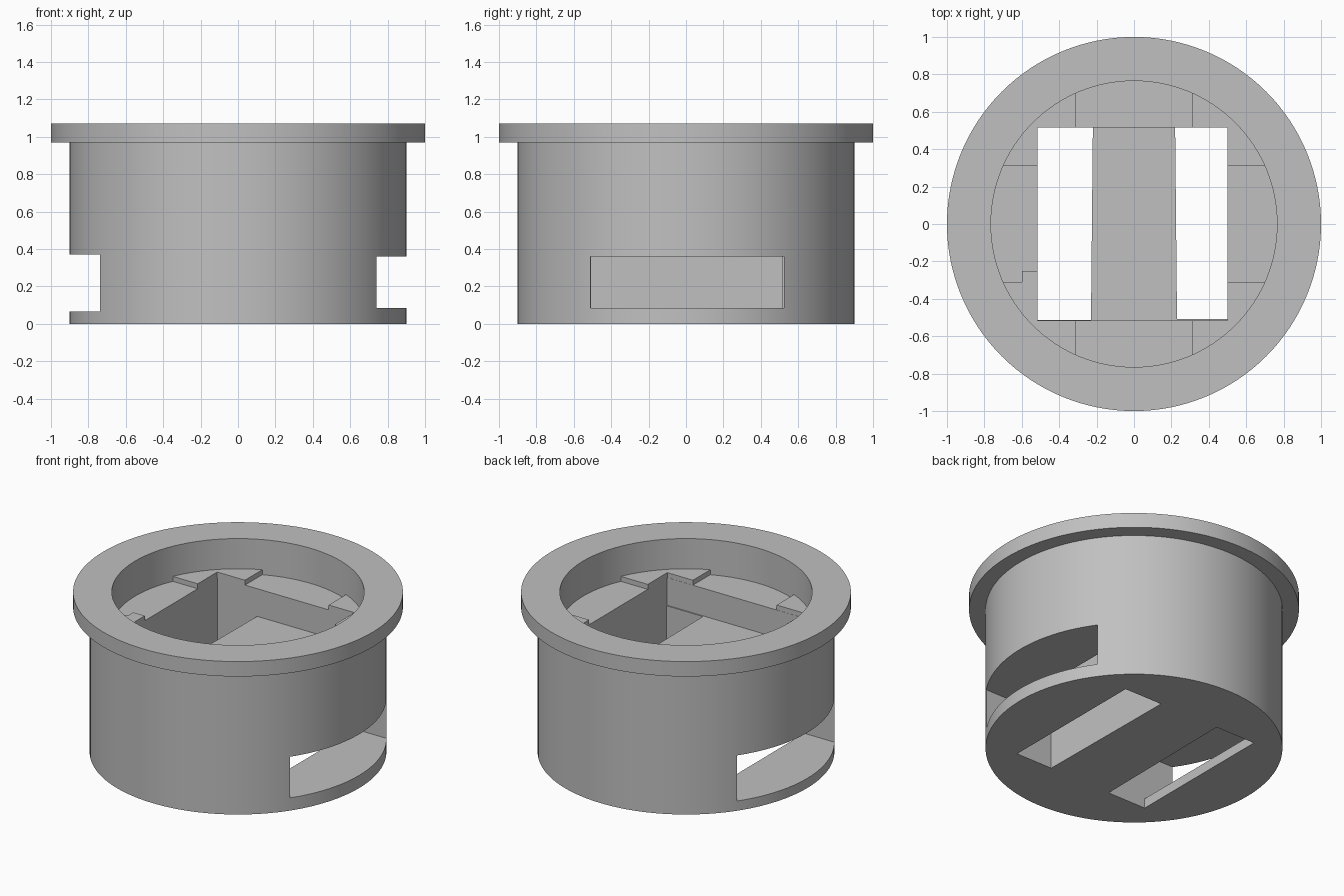
import bpy, bmesh
from math import cos, sin, pi, atan2, radians, sqrt

cube = bpy.data.objects.get("Cube")
if cube:
    bpy.data.objects.remove(cube, do_unlink=True)

grey = bpy.data.materials.new("plain grey")
grey.use_nodes = True
COLOUR = (0.53, 0.53, 0.53, 1)
grey.diffuse_color = COLOUR
grey.node_tree.nodes["Principled BSDF"].inputs["Base Color"].default_value = COLOUR

SEGMENTS = 128
RECESS_R, RECESS_Z, PAD_Z, LEDGE_Z = 0.765, 0.835, 0.868, 0.65


def add_object(name, bm):
    bmesh.ops.recalc_face_normals(bm, faces=bm.faces)
    mesh = bpy.data.meshes.new(name)
    bm.to_mesh(mesh)
    bm.free()
    mesh.materials.append(grey)
    obj = bpy.data.objects.new(name, mesh)
    bpy.context.collection.objects.link(obj)
    return obj


def prism(name, outline, z0, z1):
    """Extrude a flat outline upward."""
    bm = bmesh.new()
    face = bm.faces.new([bm.verts.new((x, y, z0)) for x, y in outline])
    top = bmesh.ops.extrude_face_region(bm, geom=[face])["geom"]
    verts = [v for v in top if isinstance(v, bmesh.types.BMVert)]
    bmesh.ops.translate(bm, verts=verts, vec=(0, 0, z1 - z0))
    return add_object(name, bm)


def rect(x0, x1, y0, y1):
    return [(x0, y0), (x1, y0), (x1, y1), (x0, y1)]


def lathe(name, profile):
    """Revolve a profile whose two ends lie on the axis."""
    bm = bmesh.new()
    rings = []
    for r, z in profile:
        rings.append([bm.verts.new((r * cos(2 * pi * i / SEGMENTS),
                                    r * sin(2 * pi * i / SEGMENTS), z))
                      for i in range(SEGMENTS)])
    for a, b in zip(rings, rings[1:]):
        for i in range(SEGMENTS):
            j = (i + 1) % SEGMENTS
            bm.faces.new((a[i], a[j], b[j], b[i]))
    bm.faces.new(rings[0])
    bm.faces.new(rings[-1])
    return add_object(name, bm)


def cut(target, cutter):
    cutter.hide_render = True
    mod = target.modifiers.new("cut", 'BOOLEAN')
    mod.operation, mod.solver, mod.object = 'DIFFERENCE', 'EXACT', cutter
    bpy.context.view_layer.objects.active = target
    bpy.ops.object.modifier_apply(modifier=mod.name)
    bpy.data.objects.remove(cutter, do_unlink=True)


# Flanged round housing with a shallow recess in the top
housing = lathe("housing", [(0.9, 0), (0.9, 0.97), (1, 0.97), (1, 1.07),
                            (RECESS_R, 1.07), (RECESS_R, RECESS_Z)])

# Square pocket, then two shafts that leave a central bar between them
cut(housing, prism("pocket_cutter", rect(-0.515, 0.5, -0.515, 0.517), LEDGE_Z, 1.0))
left_shaft = [(0.23, -0.507), (0.5, -0.507), (0.5, 0.517), (0.22, 0.517)]
right_shaft = [(-0.515, -0.513), (-0.23, -0.513), (-0.22, 0.517), (-0.515, 0.517)]
for outline in (left_shaft, right_shaft):
    cut(housing, prism("shaft_cutter", outline, -0.1, LEDGE_Z + 0.05))

# Side slots opening into the shafts
cut(housing, prism("slot_cutter", rect(0.49, 1.1, -0.51, 0.525), 0.085, 0.36))
cut(housing, prism("slot_cutter", rect(-1.1, -0.505, -0.515, 0.515), 0.065, 0.37))

# Raised corner pads on the recess floor
pads = []
INNER = 0.31
R = RECESS_R + 0.003
start = atan2(INNER, sqrt(R * R - INNER * INNER))
arc = [start + (pi / 2 - 2 * start) * i / 16 for i in range(17)]
for sx, side in ((1, "left"), (-1, "right")):
    for sy, end in ((1, "back"), (-1, "front")):
        px, py = (0.5 if sx > 0 else 0.515), 0.516
        outline = [(R * cos(a), R * sin(a)) for a in arc]
        outline += [(INNER, py), (px, py)]
        if sx < 0 and sy < 0:
            # this pad has a small extra step beside the pocket
            outline += [(px, 0.25), (0.6, 0.25), (0.6, INNER)]
        else:
            outline += [(px, INNER)]
        outline = [(sx * x, sy * y) for x, y in outline]
        pads.append(prism(f"{end}_{side}_pad", outline, RECESS_Z - 0.005, PAD_Z))

# Smooth round walls with crisp edges
bpy.ops.object.select_all(action='DESELECT')
for obj in [housing] + pads:
    obj.select_set(True)
bpy.context.view_layer.objects.active = housing
bpy.ops.object.shade_smooth_by_angle(angle=radians(30))
